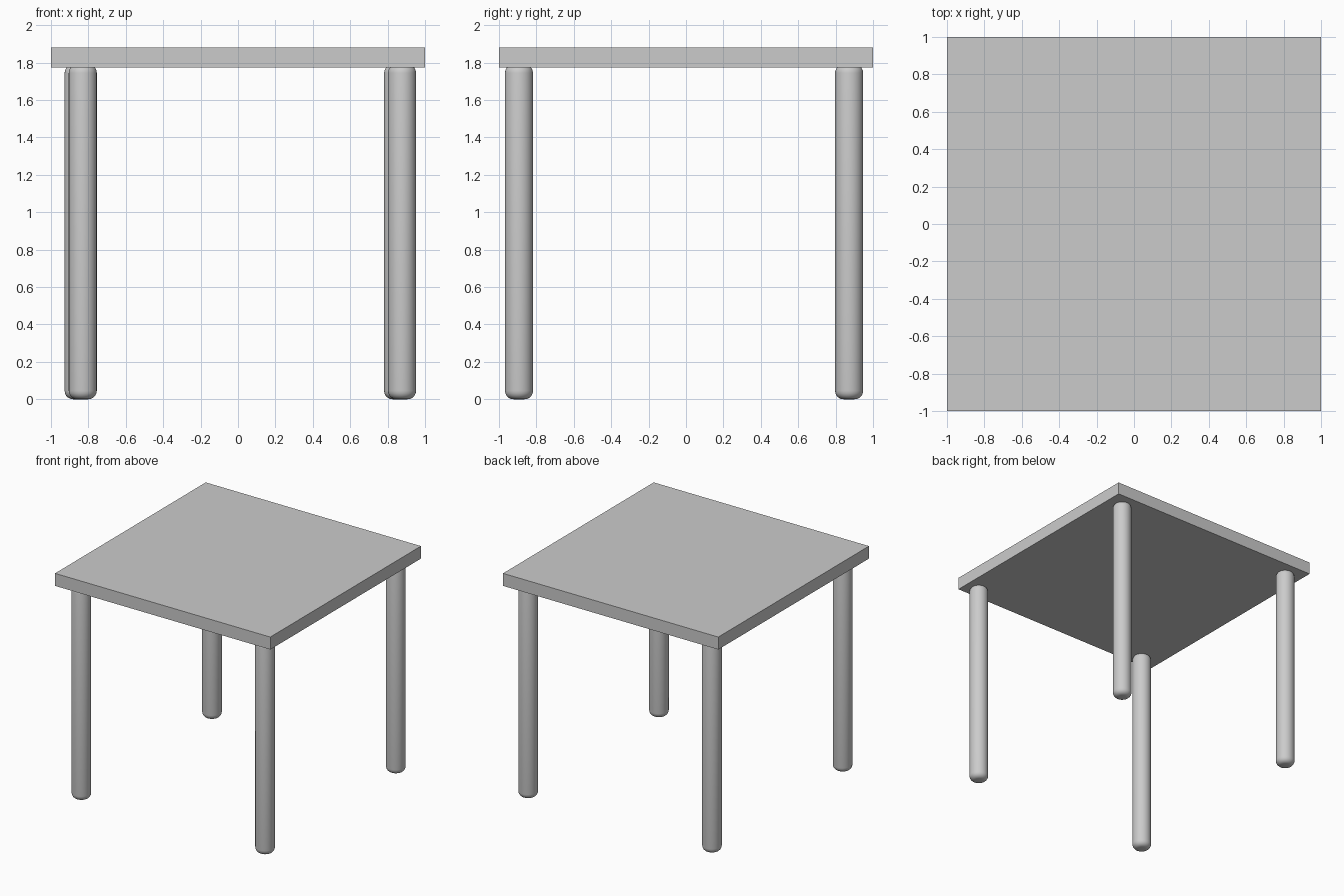
import bpy
import bmesh
import math

if "Cube" in bpy.data.objects:
    bpy.data.objects.remove(bpy.data.objects["Cube"])

TOP_Z, UNDER_Z = 1.88, 1.775
LEG_R, LEG_TOP, ROUND = 0.075, 1.79, 0.045


def make_object(name, bm):
    mesh = bpy.data.meshes.new(name)
    bm.to_mesh(mesh)
    bm.free()
    obj = bpy.data.objects.new(name, mesh)
    bpy.context.collection.objects.link(obj)
    return obj


# Square slab top
bm = bmesh.new()
bmesh.ops.create_cube(bm, size=1)
bmesh.ops.scale(bm, vec=(2, 2, TOP_Z - UNDER_Z), verts=bm.verts)
bmesh.ops.translate(bm, vec=(0, 0, (TOP_Z + UNDER_Z) / 2), verts=bm.verts)
make_object("tabletop", bm)


# Round leg with softened ends
def add_leg(name, x, y):
    bm = bmesh.new()
    bmesh.ops.create_cone(bm, cap_ends=True, segments=32, radius1=LEG_R,
                          radius2=LEG_R, depth=LEG_TOP)
    rims = [e for e in bm.edges
            if abs(e.verts[0].co.z - e.verts[1].co.z) < 1e-4]
    bmesh.ops.bevel(bm, geom=rims, offset=ROUND, segments=5, profile=0.5,
                    affect='EDGES')
    for f in bm.faces:
        f.smooth = True
    leg = make_object(name, bm)
    leg.location = (x, y, LEG_TOP / 2)
    bpy.ops.object.select_all(action='DESELECT')
    leg.select_set(True)
    bpy.context.view_layer.objects.active = leg
    bpy.ops.object.shade_smooth_by_angle(angle=math.radians(40))


# Four legs, slightly uneven in placement
for name, x, y in (("front_left_leg", -0.83, -0.893),
                   ("front_right_leg", 0.877, -0.893),
                   ("back_left_leg", -0.852, 0.872),
                   ("back_right_leg", 0.856, 0.872)):
    add_leg(name, x, y)
